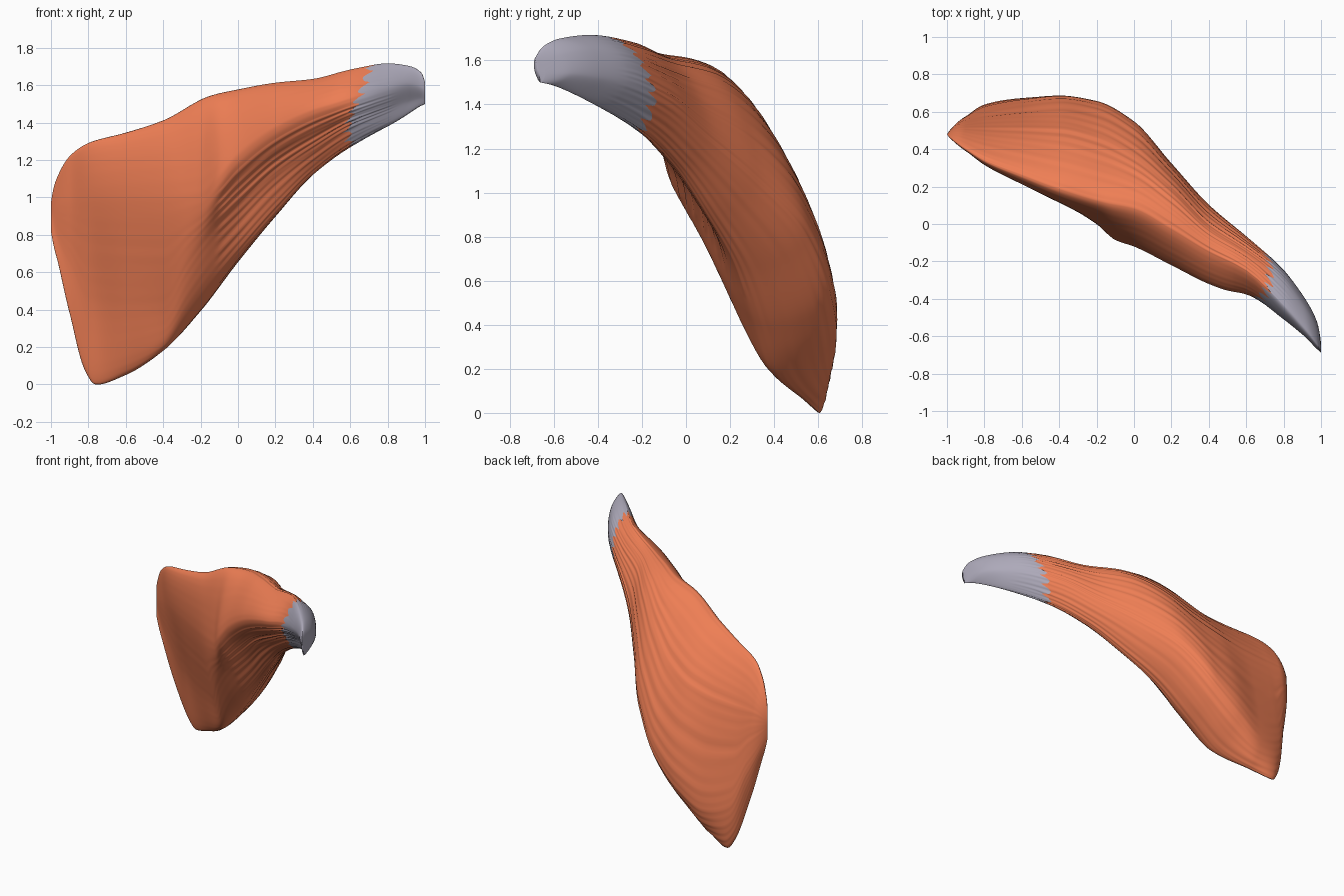
import bpy, bmesh, math, random

if "Cube" in bpy.data.objects:
    bpy.data.objects.remove(bpy.data.objects["Cube"])

random.seed(4)

# Lengthwise guide curves (x, y, z) running from the broad edge to the tendon tip
top = [(-1, .48, .97), (-.97, .45, 1.1), (-.9, .40, 1.22), (-.8, .34, 1.29), (-.6, .26, 1.345),
       (-.4, .185, 1.41), (-.15, .11, 1.54), (0, .08, 1.575), (.2, -.03, 1.61), (.4, -.15, 1.63),
       (.6, -.25, 1.68), (.8, -.44, 1.715), (.92, -.57, 1.70), (.98, -.645, 1.665), (1, -.685, 1.61)]
front = [(-1, .48, .94), (-.9, .405, 1.0), (-.8, .335, 1.02), (-.6, .225, 1.02), (-.4, .12, 1.02),
         (-.2, .0, 1.04), (-.1, -.085, 1.13), (0, -.12, 1.24), (.2, -.22, 1.38), (.4, -.32, 1.47),
         (.5, -.355, 1.5), (.6, -.375, 1.53), (.8, -.51, 1.59), (.9, -.59, 1.61), (.98, -.67, 1.59),
         (1, -.69, 1.57)]
hollow = [(-1, .48, .88), (-.9, .48, .65), (-.8, .5, .45), (-.6, .405, .42), (-.4, .285, .43),
          (-.27, .15, .63), (-.15, .085, .79), (0, .065, .94), (.2, -.045, 1.13), (.4, -.18, 1.27),
          (.6, -.3, 1.39), (.8, -.44, 1.47), (.9, -.53, 1.51), (.98, -.64, 1.53), (1, -.68, 1.53)]
bottom = [(-1, .48, .82), (-.97, .49, .68), (-.9, .53, .38), (-.82, .59, .08), (-.76, .6, 0),
          (-.6, .54, .055), (-.4, .41, .18), (-.2, .34, .4), (0, .25, .66), (.2, .11, .9),
          (.4, -.04, 1.12), (.6, -.19, 1.27), (.8, -.37, 1.38), (.98, -.61, 1.49), (1, -.66, 1.5)]
back_low = [(-1, .48, .87), (-.9, .575, .6), (-.8, .635, .36), (-.6, .672, .29), (-.4, .685, .39),
            (-.2, .655, .56), (0, .545, .82), (.2, .32, 1.06), (.4, .1, 1.25), (.6, -.07, 1.4),
            (.8, -.25, 1.49), (.9, -.38, 1.52), (.98, -.53, 1.54), (1, -.64, 1.54)]
back_high = [(-1, .48, .94), (-.9, .515, 1.0), (-.8, .515, 1.0), (-.6, .515, 1.01), (-.4, .51, 1.05),
             (-.2, .465, 1.14), (0, .365, 1.31), (.2, .2, 1.46), (.4, .0, 1.53), (.6, -.13, 1.58),
             (.8, -.29, 1.64), (.9, -.42, 1.65), (.98, -.56, 1.63), (1, -.66, 1.59)]


def angle(x):
    return math.acos(max(-1, min(1, -x)))


def make_rail(points):
    """Smooth interpolation without overshoot, rounded at both ends."""
    t = [angle(p[0]) for p in points]
    n = len(t)
    axes = []
    for k in (1, 2):
        v = [p[k] for p in points]
        d = [(v[i + 1] - v[i]) / (t[i + 1] - t[i]) for i in range(n - 1)]
        m = [0 if a * b <= 0 else 2 * a * b / (a + b) for a, b in zip(d, d[1:])]
        axes.append((v, [0] + m + [0]))

    def rail(x):
        a = angle(x)
        i = max(j for j in range(n - 1) if t[j] <= a or j == 0)
        h = t[i + 1] - t[i]
        s = (a - t[i]) / h
        return [(2*s**3 - 3*s*s + 1) * v[i] + (s**3 - 2*s*s + s) * h * m[i]
                + (3*s*s - 2*s**3) * v[i + 1] + (s**3 - s*s) * h * m[i + 1] for v, m in axes]
    return rail


rails = [make_rail(r) for r in (top, front, hollow, bottom, back_low, back_high)]
PER = 30
RING = PER * len(rails)
waves = [(random.randint(20, 62), random.uniform(0, 6.28), random.uniform(-4, 4)) for _ in range(6)]


def section(x):
    """Closed cross-section through all guide curves, with fine fibre ridges."""
    c = [r(x) for r in rails]
    n = len(c)
    ring = []
    for j in range(RING):
        i, s = divmod(j, PER)
        s /= PER
        p = [c[(i + k) % n] for k in (-1, 0, 1, 2)]
        ring.append([.5 * (2*b + (d - a)*s + (2*a - 5*b + 4*d - e)*s*s + (3*b - a - 3*d + e)*s**3)
                     for a, b, d, e in zip(*p)])
    cy = sum(q[0] for q in ring) / RING
    cz = sum(q[1] for q in ring) / RING
    fade = max(0, min(1, (x + 1) * 4, (.85 - x) * 4))
    for j, q in enumerate(ring):
        # the flat front face stays smooth, the rest is fibrous
        fibrous = 1 if j > 3 * PER or (x > -.1 and j > 1.3 * PER) else .1
        w = sum(math.sin(f * j / RING * math.tau + ph + g * x) for f, ph, g in waves) * .0013
        w *= fade * fibrous
        r = math.hypot(q[0] - cy, q[1] - cz) + 1e-6
        q[0] += (q[0] - cy) / r * w
        q[1] = max(0, q[1] + (q[1] - cz) / r * w)
    return ring


def point(x, j):
    return (x, *section(x)[j])


# Jagged line where the muscle meets the tendon
seam = []
for j in range(RING):
    base = .665 + .07 * math.cos((j / PER - 5.2) * math.tau / 6)
    zig = abs((j % 10) - 5) / 5 - .5
    seam.append(base + zig * .05 * (1 + .5 * math.sin(j * .7)))


def build(name, rows, cap_first, color):
    bm = bmesh.new()
    grid = [[bm.verts.new(p) for p in row] for row in rows]
    for a, b in zip(grid, grid[1:]):
        for j in range(RING):
            k = (j + 1) % RING
            bm.faces.new((a[j], a[k], b[k], b[j]))
    end = grid[0] if cap_first else grid[-1]
    mid = bm.verts.new([sum(v.co[i] for v in end) / RING for i in range(3)])
    for j in range(RING):
        bm.faces.new((end[j], end[(j + 1) % RING], mid))
    bmesh.ops.recalc_face_normals(bm, faces=bm.faces)
    # Make sure the open shell faces outward (lowest face must point down)
    low = min(bm.faces, key=lambda f: f.calc_center_median().z)
    if low.normal.z > 0:
        bmesh.ops.reverse_faces(bm, faces=bm.faces)
    for f in bm.faces:
        f.smooth = True
    me = bpy.data.meshes.new(name)
    bm.to_mesh(me)
    bm.free()
    ob = bpy.data.objects.new(name, me)
    bpy.context.collection.objects.link(ob)
    mat = bpy.data.materials.new(name + "_color")
    mat.diffuse_color = color
    mat.use_nodes = True
    mat.node_tree.nodes["Principled BSDF"].inputs["Base Color"].default_value = mat.diffuse_color
    me.materials.append(mat)


# Muscle belly: plain sections, then a short band that stretches to the jagged seam
N = 110
t_end = angle(.54)
belly = [[(x, *q) for q in section(x)] for x in (-math.cos(t_end * i / N) for i in range(N + 1))]
for s in (.33, .66, 1):
    belly.append([point(.54 + (seam[j] - .54) * s, j) for j in range(RING)])
build("muscle_belly", belly, True, (.86, .21, .09, 1))

# Tendon: from the jagged seam to the rounded tip
tendon = [[point(seam[j] + (.81 - seam[j]) * s, j) for j in range(RING)] for s in (0, .33, .66)]
t0 = angle(.81)
tendon += [[(x, *q) for q in section(x)]
           for x in (-math.cos(t0 + (math.pi - t0) * i / 24) for i in range(25))]
build("tendon", tendon, False, (.42, .4, .49, 1))
